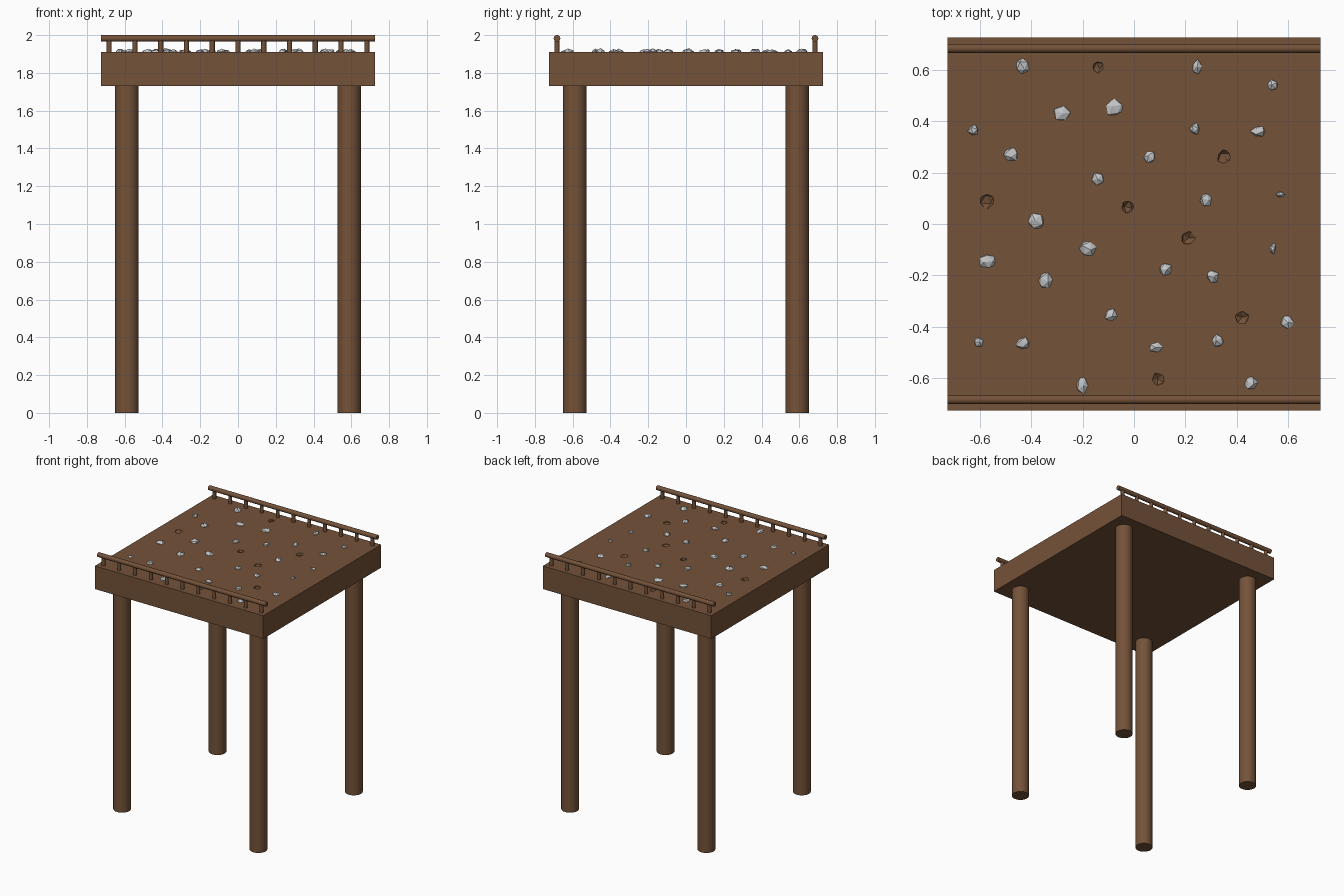
import bpy, bmesh, math, random
from mathutils import Matrix, Vector

if "Cube" in bpy.data.objects:
    bpy.data.objects.remove(bpy.data.objects["Cube"])

random.seed(7)


def material(name, rgb):
    m = bpy.data.materials.new(name)
    m.diffuse_color = (*rgb, 1)
    m.use_nodes = True
    m.node_tree.nodes["Principled BSDF"].inputs["Base Color"].default_value = m.diffuse_color
    return m


wood = material("brown wood", (0.175, 0.085, 0.041))
stone = material("grey stone", (0.55, 0.56, 0.57))


def to_object(name, bm, mat):
    me = bpy.data.meshes.new(name)
    bm.to_mesh(me)
    bm.free()
    me.materials.append(mat)
    ob = bpy.data.objects.new(name, me)
    bpy.context.collection.objects.link(ob)
    return ob


def cylinder(name, radius, length, centre, sides, along_x=False):
    rot = (0, math.pi / 2, 0) if along_x else (0, 0, 0)
    bpy.ops.mesh.primitive_cylinder_add(vertices=sides, radius=radius, depth=length,
                                        location=centre, rotation=rot)
    ob = bpy.context.object
    ob.name = name
    ob.data.materials.append(wood)
    bpy.ops.object.shade_smooth_by_angle(angle=math.radians(40))
    return ob


def add_rock(bm, x, y, z, rx, ry, rz):
    # Faceted lump: jittered icosphere, turned at random, scaled to size
    turn = Matrix.Rotation(random.uniform(0, 6.28), 4, Vector((0.3, 0.5, 1)).normalized())
    new = bmesh.ops.create_icosphere(bm, subdivisions=1, radius=1)["verts"]
    for v in new:
        p = (turn @ v.co) * random.uniform(0.85, 1.12)
        v.co = (x + p.x * rx, y + p.y * ry, z + p.z * rz)


HALF, LOW, TOP = 0.726, 1.73, 1.91

# Deck slab
bm = bmesh.new()
bmesh.ops.create_cube(bm, size=1, matrix=Matrix.Translation((0, 0, (LOW + TOP) / 2))
                      @ Matrix.Diagonal((2 * HALF, 2 * HALF, TOP - LOW, 1)))
deck = to_object("deck", bm, wood)

# Shallow pits cut into the deck: x, y, radius
pits = [(-.14, .61, .027), (.35, .26, .031), (-.57, .09, .034), (-.025, .065, .028),
        (.21, -.055, .031), (.42, -.365, .028), (.095, -.605, .03)]
bm = bmesh.new()
for x, y, r in pits:
    add_rock(bm, x, y, TOP + 0.006, r, r, 0.026)
cutter = to_object("pit_cutter", bm, wood)
cutter.hide_render = True
cut = deck.modifiers.new("pits", "BOOLEAN")
cut.operation, cut.solver, cut.object = "DIFFERENCE", "EXACT", cutter

# Stones half sunk in the deck: x, y, half width, half depth
stones = [(-.435, .615, .03, .036), (.245, .61, .02, .03), (.54, .54, .026, .026),
          (-.28, .43, .036, .034), (-.075, .45, .036, .036), (-.625, .365, .022, .022),
          (.235, .37, .021, .024), (.485, .36, .03, .022), (-.48, .27, .031, .029),
          (.06, .26, .026, .028), (-.14, .175, .028, .028), (.28, .095, .027, .03),
          (.57, .115, .02, .012), (-.38, .01, .034, .034), (-.18, -.095, .035, .036),
          (-.57, -.145, .036, .029), (.54, -.095, .013, .024), (.12, -.175, .026, .028),
          (.305, -.205, .024, .03), (-.345, -.22, .033, .037), (-.09, -.355, .028, .028),
          (.595, -.38, .03, .028), (-.605, -.46, .021, .021), (-.43, -.465, .03, .027),
          (.085, -.48, .032, .023), (.325, -.455, .026, .026), (-.2, -.625, .026, .036),
          (.455, -.62, .028, .028)]
bm = bmesh.new()
for x, y, rx, ry in stones:
    add_rock(bm, x, y, TOP - 0.003, rx, ry, random.uniform(0.018, 0.024))
to_object("stones", bm, stone)

# Four round legs
for sx in (-1, 1):
    for sy in (-1, 1):
        cylinder("leg", 0.0625, LOW, (0.588 * sx, 0.588 * sy, LOW / 2), 32)

# Low rails on the front and back edges, each on eleven posts
for side, y in (("front", -0.683), ("back", 0.683)):
    cylinder(side + "_rail", 0.0175, 2 * HALF, (0, y, 1.9825), 24, along_x=True)
    for i in range(11):
        cylinder(side + "_rail_post", 0.0135, 0.066, ((i - 5) * 0.1364, y, TOP + 0.032), 16)
